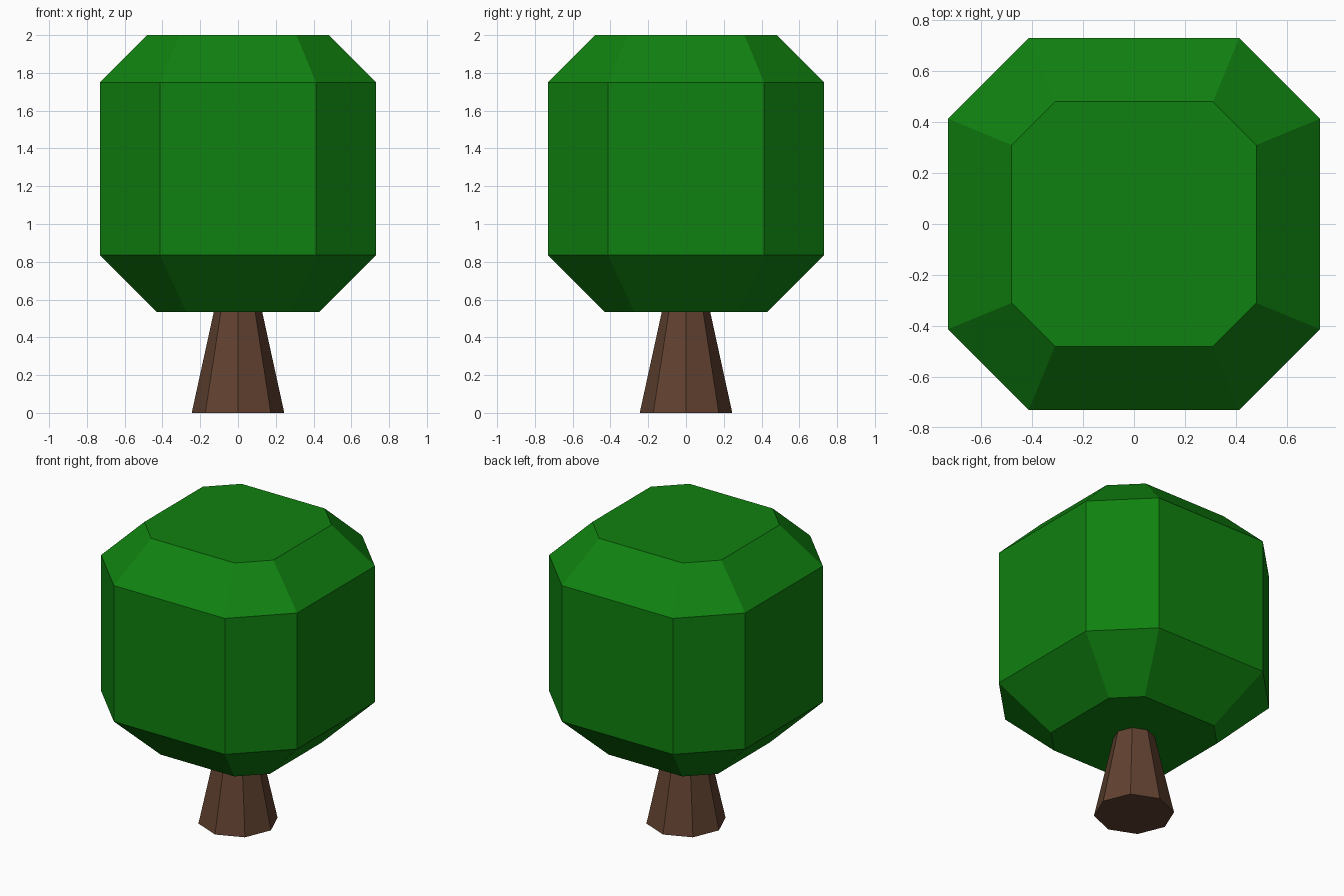
import bpy, bmesh, math

if "Cube" in bpy.data.objects:
    bpy.data.objects.remove(bpy.data.objects["Cube"])


def material(name, color):
    m = bpy.data.materials.new(name)
    m.diffuse_color = (*color, 1)
    m.use_nodes = True
    m.node_tree.nodes["Principled BSDF"].inputs["Base Color"].default_value = m.diffuse_color
    return m


def octagon(half, corner, z):
    """Chamfered square: flat sides at +-half, chamfers starting at +-corner."""
    h, c = half, corner
    return [(x, y, z) for x, y in ((h, -c), (h, c), (c, h), (-c, h),
                                   (-h, c), (-h, -c), (-c, -h), (c, -h))]


def regular(radius, z, n=8):
    return [(radius * math.cos(math.tau * i / n),
             radius * math.sin(math.tau * i / n), z) for i in range(n)]


def loft(name, rings, mat):
    """Skin a stack of rings, bottom to top, and cap both ends."""
    bm = bmesh.new()
    loops = [[bm.verts.new(p) for p in ring] for ring in rings]
    for a, b in zip(loops, loops[1:]):
        for i in range(len(a)):
            j = (i + 1) % len(a)
            bm.faces.new((a[i], a[j], b[j], b[i]))
    bm.faces.new(loops[0][::-1])
    bm.faces.new(loops[-1])
    bmesh.ops.recalc_face_normals(bm, faces=bm.faces[:])
    mesh = bpy.data.meshes.new(name)
    bm.to_mesh(mesh)
    bm.free()
    mesh.materials.append(mat)
    obj = bpy.data.objects.new(name, mesh)
    bpy.context.collection.objects.link(obj)


leaf_green = material("leaf green", (0.005, 0.22, 0.005))
bark_brown = material("bark brown", (0.120, 0.054, 0.030))

# Tapered eight-sided trunk, ending just inside the crown
loft("trunk", [regular(0.245, 0), regular(0.127, 0.54)], bark_brown)

# Crown: chamfered block with sloped top and bottom
loft("crown", [octagon(0.43, 0.275, 0.535), octagon(0.73, 0.413, 0.835),
               octagon(0.73, 0.413, 1.75), octagon(0.48, 0.31, 2.0)], leaf_green)
